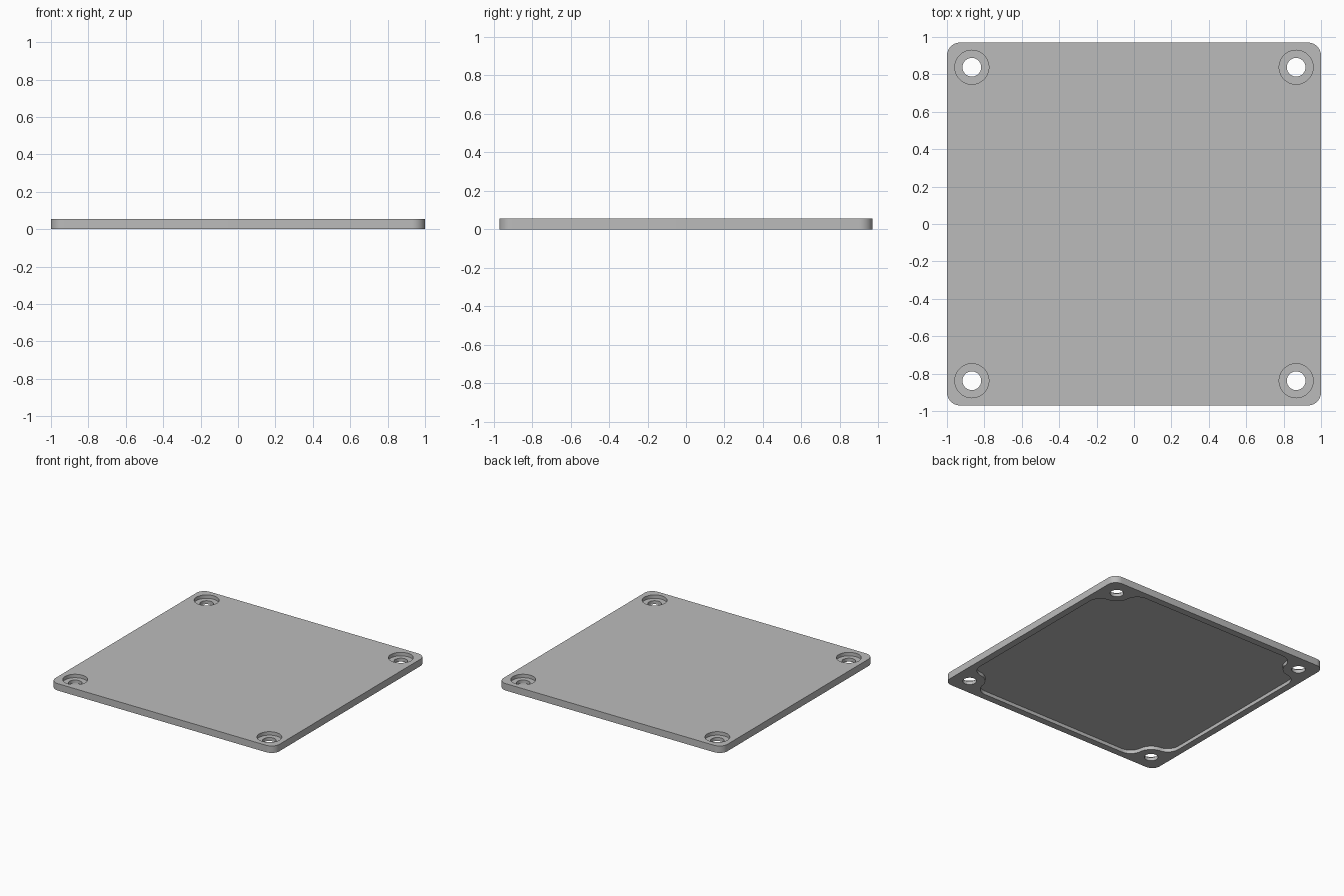
import bpy, bmesh
from math import sin, cos, pi, atan2, sqrt, radians

old = bpy.data.objects.get("Cube")
if old:
    bpy.data.objects.remove(old, do_unlink=True)

HX, HY, THICK = 1.0, 0.97, 0.056     # half width, half depth, thickness
CORNER = 0.07                        # outer corner radius
SX, SY = 0.867, 0.838                # screw centres
HOLE_R, BORE_R, BOSS_R = 0.05, 0.091, 0.115
BORE_Z, POCKET_Z = 0.028, 0.028      # counterbore floor, pocket ceiling
LIP, FILLET = 0.055, 0.1             # rim width, pocket fillet radius


def arc(cx, cy, r, a0, a1, n):
    return [(cx + r * cos(a0 + (a1 - a0) * i / n),
             cy + r * sin(a0 + (a1 - a0) * i / n)) for i in range(n + 1)]


def four_corners(quarter):
    """Mirror a counter-clockwise first-quadrant path into a full outline."""
    back = quarter[::-1]
    return (quarter + [(-x, y) for x, y in back]
            + [(-x, -y) for x, y in quarter] + [(x, -y) for x, y in back])


def prism(name, outline, z0, z1):
    """Extrude a closed outline between two heights."""
    bm = bmesh.new()
    face = bm.faces.new([bm.verts.new((x, y, z0)) for x, y in outline])
    top = bmesh.ops.extrude_face_region(bm, geom=[face])["geom"]
    bmesh.ops.translate(bm, vec=(0, 0, z1 - z0),
                        verts=[g for g in top if isinstance(g, bmesh.types.BMVert)])
    bmesh.ops.recalc_face_normals(bm, faces=bm.faces)
    mesh = bpy.data.meshes.new(name)
    bm.to_mesh(mesh)
    bm.free()
    obj = bpy.data.objects.new(name, mesh)
    bpy.context.collection.objects.link(obj)
    return obj


# Plate with rounded corners
plate = prism("cover_plate", four_corners(
    arc(HX - CORNER, HY - CORNER, CORNER, 0, pi / 2, 12)), 0, THICK)

# Underside pocket, curving around a boss at each corner
wx, wy = HX - LIP, HY - LIP
ax, by = wx - FILLET, wy - FILLET
reach = BOSS_R + FILLET
ay = SY - sqrt(reach ** 2 - (ax - SX) ** 2)
bx = SX - sqrt(reach ** 2 - (by - SY) ** 2)
t1 = atan2(SY - ay, SX - ax)
t2 = atan2(SY - by, SX - bx)
quarter = (arc(ax, ay, FILLET, 0, t1, 10)
           + arc(SX, SY, BOSS_R, t1 + pi, t2 + pi, 16)[1:-1]
           + arc(bx, by, FILLET, t2, pi / 2, 10))
cutters = [prism("pocket_cutter", four_corners(quarter), -0.05, POCKET_Z)]

# Counterbored screw holes
for sx in (-1, 1):
    for sy in (-1, 1):
        for name, r, z0 in (("hole", HOLE_R, -0.1), ("bore", BORE_R, BORE_Z)):
            circle = arc(sx * SX, sy * SY, r, 0, 2 * pi, 48)[:-1]
            cutters.append(prism(name + "_cutter", circle, z0, 0.1))

# Cut everything out of the plate
bpy.context.view_layer.objects.active = plate
plate.select_set(True)
for cutter in cutters:
    cutter.hide_render = True
    mod = plate.modifiers.new(cutter.name, "BOOLEAN")
    mod.operation, mod.solver, mod.object = "DIFFERENCE", "EXACT", cutter
    bpy.ops.object.modifier_apply(modifier=mod.name)
    bpy.data.objects.remove(cutter, do_unlink=True)

# Plain grey finish
grey = bpy.data.materials.new("light_grey")
grey.use_nodes = True
colour = (0.5, 0.5, 0.5, 1)
grey.diffuse_color = colour
grey.node_tree.nodes["Principled BSDF"].inputs["Base Color"].default_value = colour
plate.data.materials.clear()
plate.data.materials.append(grey)
bpy.ops.object.shade_smooth_by_angle(angle=radians(30))
